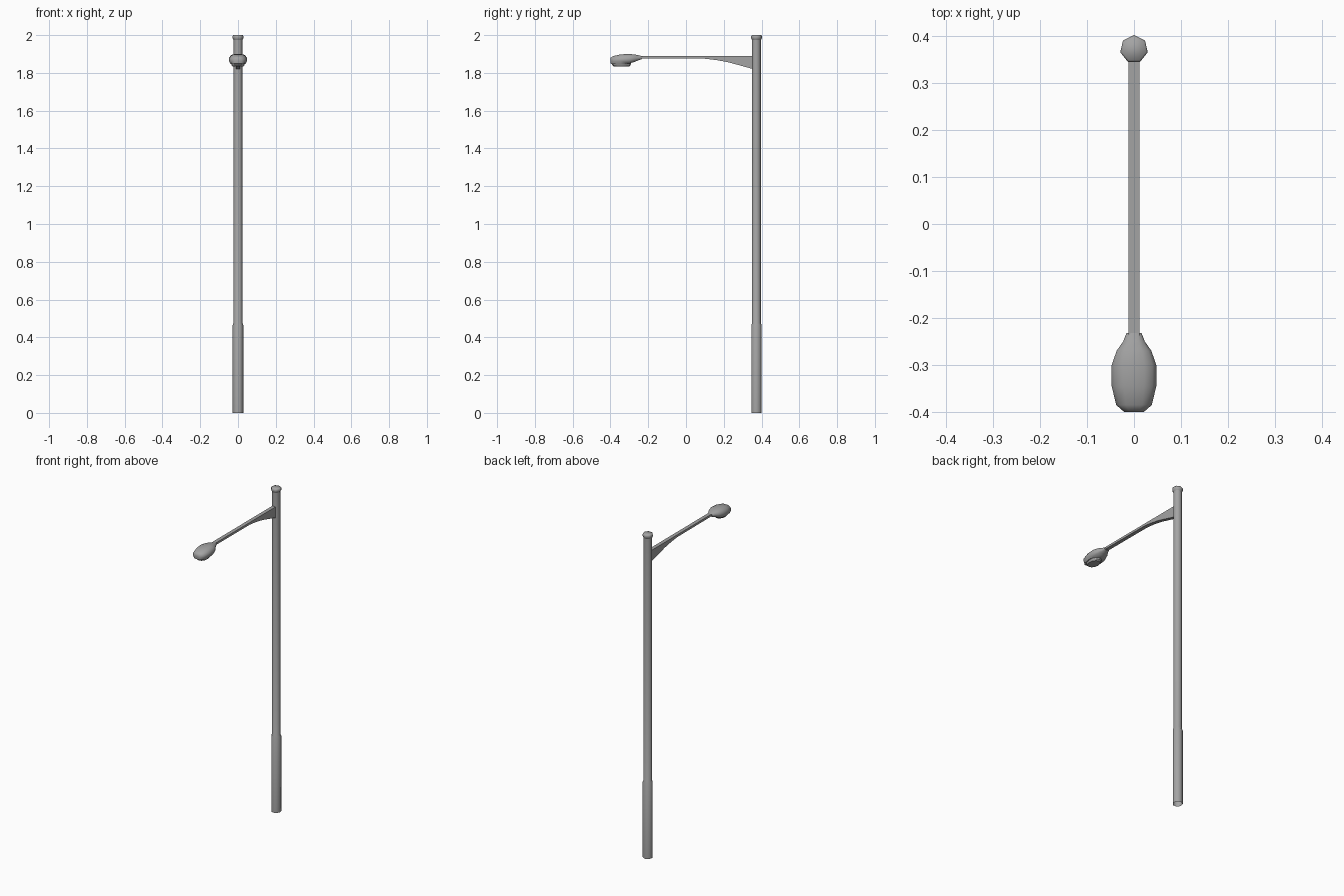
import bpy, bmesh, math

if "Cube" in bpy.data.objects:
    bpy.data.objects.remove(bpy.data.objects["Cube"])

PY = 0.372  # pole centre in y

# Dark painted metal shared by all parts
metal = bpy.data.materials.new("dark_grey_metal")
metal.diffuse_color = (0.37, 0.37, 0.37, 1)
metal.use_nodes = True
metal.node_tree.nodes["Principled BSDF"].inputs["Base Color"].default_value = metal.diffuse_color


def finish(name, bm, angle=40):
    bmesh.ops.recalc_face_normals(bm, faces=bm.faces[:])
    me = bpy.data.meshes.new(name)
    bm.to_mesh(me)
    bm.free()
    me.materials.append(metal)
    ob = bpy.data.objects.new(name, me)
    bpy.context.collection.objects.link(ob)
    bpy.ops.object.select_all(action='DESELECT')
    ob.select_set(True)
    bpy.context.view_layer.objects.active = ob
    bpy.ops.object.shade_smooth_by_angle(angle=math.radians(angle))
    return ob


def loft(name, rings, angle=40, cap_start=True):
    """Skin a list of equal-length point rings and cap the ends."""
    bm = bmesh.new()
    vs = [[bm.verts.new(p) for p in ring] for ring in rings]
    for a, b in zip(vs, vs[1:]):
        for i in range(len(a)):
            j = (i + 1) % len(a)
            bm.faces.new((a[i], a[j], b[j], b[i]))
    if cap_start:
        bm.faces.new(vs[0])
    bm.faces.new(vs[-1])
    return finish(name, bm, angle)


def turned(name, profile, n=7, angle=60, cap_start=True):
    """Seven-sided column from (radius, z) pairs, one corner facing back."""
    rings = [[(r * math.sin(2 * math.pi * i / n), PY + r * math.cos(2 * math.pi * i / n), z)
              for i in range(n)] for r, z in profile]
    return loft(name, rings, angle, cap_start)


# Pole: open foot, thicker sleeve, slimmer shaft above, flared cap
turned("pole", [(0.029, 0), (0.029, 0.465), (0.0245, 0.475), (0.0245, 1.976)], cap_start=False)
turned("pole_cap", [(0.0245, 1.974), (0.030, 1.984), (0.030, 1.994), (0.026, 2.0)])

# Arm: straight bar whose underside sweeps down into a bracket at the pole
arm = [(-0.245, 1.876), (0.10, 1.875), (0.16, 1.868), (0.22, 1.857),
       (0.28, 1.841), (0.36, 1.819)]
W = 0.0115
loft("arm", [[(-W, y, z), (W, y, z), (W, y, 1.889), (-W, y, 1.889)] for y, z in arm])

# Lamp housing: (y, half width, top z, seam z, underside z)
housing = [(-0.400, 0.021, 1.880, 1.866, 1.849),
           (-0.385, 0.038, 1.889, 1.868, 1.846),
           (-0.345, 0.0475, 1.898, 1.870, 1.846),
           (-0.300, 0.0475, 1.900, 1.873, 1.850),
           (-0.270, 0.037, 1.897, 1.876, 1.859),
           (-0.250, 0.023, 1.893, 1.878, 1.867),
           (-0.232, 0.016, 1.889, 1.881, 1.873)]
rings = []
for y, w, t, m, b in housing:
    right = [(0.45 * w, t), (0.82 * w, t - 0.28 * (t - m)), (w, m + 0.2 * (t - m)),
             (w, m - 0.3 * (m - b)), (0.82 * w, b)]
    rings.append([(x, y, z) for x, z in right] + [(-x, y, z) for x, z in reversed(right)])
loft("lamp_housing", rings, 60)

# Lens: shallow tapered oval bowl under the housing
lens = []
for z, s in ((1.858, 1.0), (1.842, 0.94), (1.835, 0.80)):
    lens.append([(0.037 * s * math.cos(a), -0.342 + 0.052 * s * math.sin(a), z)
                 for a in (2 * math.pi * i / 12 for i in range(12))])
loft("lamp_lens", lens, 30)
